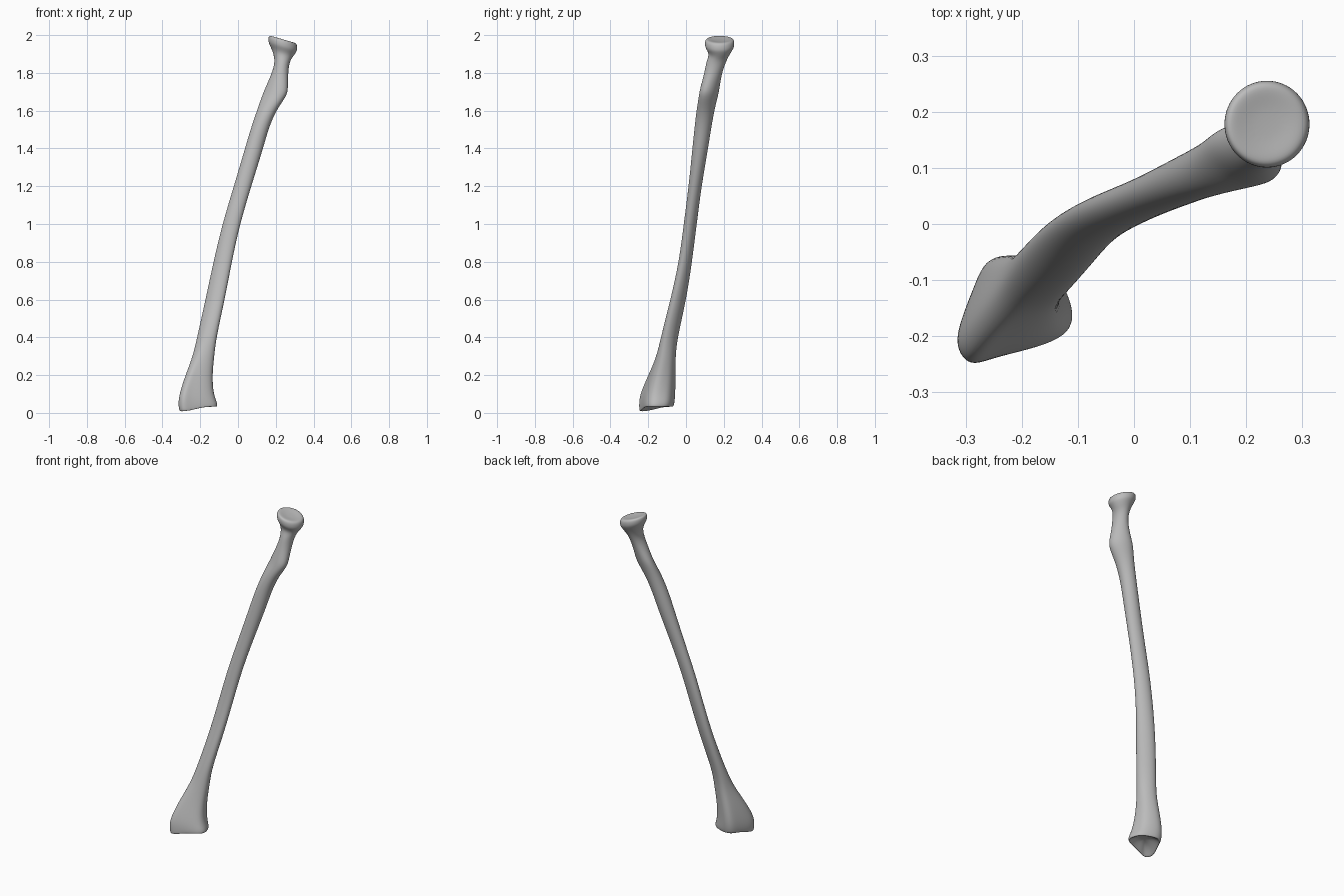
import bpy, bmesh, math

cube = bpy.data.objects.get("Cube")
if cube:
    bpy.data.objects.remove(cube, do_unlink=True)

SIDES = 16

# Outline of the flared lower end, counter-clockwise from +x
FLARE = [(-.105, -.165), (-.115, -.13), (-.13, -.10), (-.165, -.08),
         (-.21, -.066), (-.24, -.066), (-.267, -.078), (-.285, -.12),
         (-.31, -.18), (-.316, -.215), (-.305, -.24), (-.285, -.253),
         (-.25, -.24), (-.2, -.228), (-.15, -.214), (-.115, -.195)]

# Shaft sections: height, x range, y range, skew, share of flare outline
SHAFT = [(.05, -.318, -.105, -.255, -.06, 0, 1),
         (.10, -.312, -.128, -.25, -.055, 0, 1),
         (.20, -.28, -.135, -.205, -.055, -.1, .8),
         (.30, -.24, -.125, -.16, -.055, -.2, .4),
         (.40, -.217, -.115, -.135, -.045, -.4, .1),
         (.60, -.172, -.07, -.082, .002, -.4, 0),
         (.80, -.13, -.033, -.037, .032, -.3, 0),
         (1.0, -.083, .01, -.012, .057, -.2, 0),
         (1.2, -.022, .07, .014, .082, -.1, 0),
         (1.4, .037, .133, .034, .117, 0, 0),
         (1.5, .066, .16, .044, .132, 0, 0),
         (1.6, .10, .2, .055, .15, -.1, 0),
         (1.68, .128, .26, .068, .17, -.35, 0),
         (1.72, .144, .265, .075, .178, -.35, 0),
         (1.80, .18, .265, .097, .19, -.1, 0),
         (1.86, .197, .273, .108, .212, 0, 0)]

# Head rings: centre height and radius, ending in a shallow dish
HEAD = [(1.90, .054), (1.93, .073), (1.945, .078), (1.966, .078),
        (1.979, .071), (1.977, .05), (1.973, .025)]


def section(z, x0, x1, y0, y1, skew, flare):
    """Skewed ellipse blended with the flare outline."""
    cx, cy, rx, ry = (x0 + x1) / 2, (y0 + y1) / 2, (x1 - x0) / 2, (y1 - y0) / 2
    ring = []
    for i, (fx, fy) in enumerate(FLARE):
        t = math.tau * i / SIDES
        u, v = (fx + .21) / .105, (fy + .16) / .095
        ex, ey = 1.02 * math.cos(t), 1.02 * math.sin(t + skew)
        ring.append((cx + rx * (ex + (u - ex) * flare),
                     cy + ry * (ey + (v - ey) * flare), z))
    return ring


def wrist_ring(scale, lift):
    """Ring of the hollow underside, dipping to a point at the outer front."""
    ring = []
    for x, y in FLARE:
        dip = max(0, 1 - math.hypot(x + .29, y + .225) / .11)
        ring.append((-.21 + (x + .21) * scale, -.16 + (y + .16) * scale,
                     .03 - .034 * dip * scale + lift))
    return ring


def head_ring(z, r):
    """Round ring sloping down toward +x."""
    angles = [math.tau * i / SIDES for i in range(SIDES)]
    return [(.237 + r * math.cos(a), .178 + 1.02 * r * math.sin(a),
             z - .29 * r * math.cos(a)) for a in angles]


# Collect rings from the wrist hollow up to the head dish
rings = [wrist_ring(s, h) for s, h in [(.3, .035), (.65, .022), (.88, .004), (.98, 0)]]
rings += [section(*row) for row in SHAFT]
rings += [head_ring(*row) for row in HEAD]

# Loft the rings into one closed surface
bm = bmesh.new()
loops = [[bm.verts.new(p) for p in ring] for ring in rings]
for low, high in zip(loops, loops[1:]):
    for i in range(SIDES):
        j = (i + 1) % SIDES
        bm.faces.new((low[i], low[j], high[j], high[i]))
bm.faces.new(loops[0][::-1])
bm.faces.new(loops[-1])
bmesh.ops.recalc_face_normals(bm, faces=bm.faces)
for face in bm.faces:
    face.smooth = True
mesh = bpy.data.meshes.new("forearm_bone")
bm.to_mesh(mesh)
bm.free()

bone = bpy.data.objects.new("forearm_bone", mesh)
bpy.context.collection.objects.link(bone)
bone.modifiers.new("smooth_surface", "SUBSURF").levels = 2
bone.modifiers["smooth_surface"].render_levels = 2

# Plain grey bone colour
grey = bpy.data.materials.new("bone_grey")
grey.use_nodes = True
colour = (.5, .5, .5, 1)
grey.diffuse_color = colour
grey.node_tree.nodes["Principled BSDF"].inputs["Base Color"].default_value = colour
mesh.materials.append(grey)
